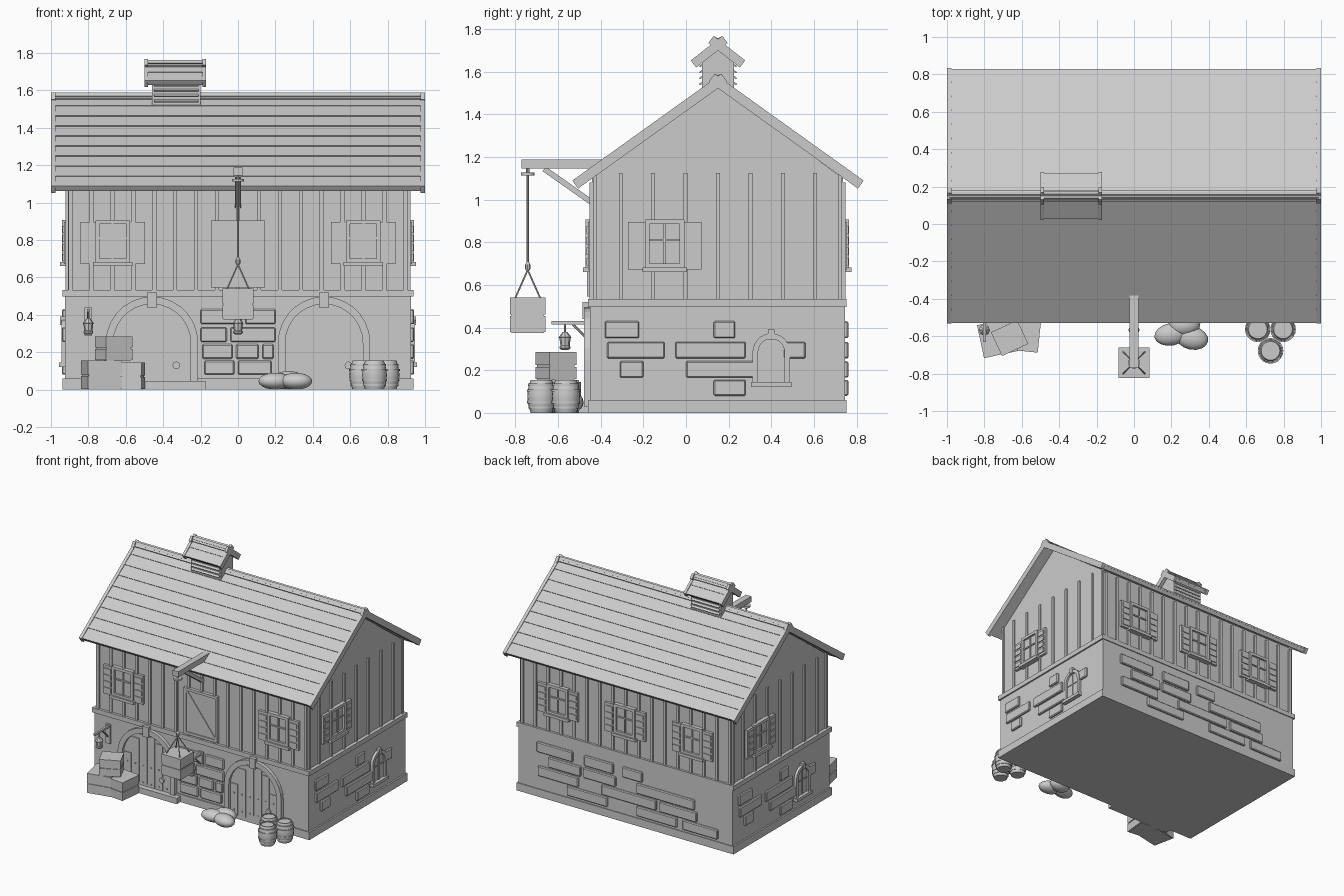
import bpy, bmesh, math
from mathutils import Matrix, Vector

if "Cube" in bpy.data.objects:
    bpy.data.objects.remove(bpy.data.objects["Cube"])

grey = bpy.data.materials.new("plain grey")
grey.diffuse_color = (0.6, 0.6, 0.6, 1)
grey.use_nodes = True
grey.node_tree.nodes["Principled BSDF"].inputs["Base Color"].default_value = grey.diffuse_color
I = Matrix.Identity(4)
C = 0.15  # y of the ridge line


class Part:
    """Collects primitives into one named object."""
    def __init__(self, name):
        self.name, self.bm = name, bmesh.new()

    def box(self, M, c, s, rot=(0, 0, 0)):
        R = Matrix.Rotation(rot[2], 4, 'Z') @ Matrix.Rotation(rot[1], 4, 'Y') @ Matrix.Rotation(rot[0], 4, 'X')
        bmesh.ops.create_cube(self.bm, size=1, matrix=M @ Matrix.Translation(c) @ R @ Matrix.Diagonal((*s, 1)))

    def span(self, M, u0, u1, d0, d1, z0, z1):
        # box on a wall: u sideways, d outwards, z up
        self.box(M, ((u0 + u1) / 2, -(d0 + d1) / 2, (z0 + z1) / 2), (u1 - u0, d1 - d0, z1 - z0))

    def prism(self, M, pts, d0, d1):
        a = [self.bm.verts.new(M @ Vector((u, -d0, z))) for u, z in pts]
        b = [self.bm.verts.new(M @ Vector((u, -d1, z))) for u, z in pts]
        n = len(pts)
        self.bm.faces.new(a)
        self.bm.faces.new(b[::-1])
        for i in range(n):
            self.bm.faces.new((a[i], b[i], b[(i + 1) % n], a[(i + 1) % n]))

    def lathe(self, M, prof, n=16):
        rings = [[self.bm.verts.new(M @ Vector((r * math.cos(2 * math.pi * i / n), r * math.sin(2 * math.pi * i / n), z)))
                  for i in range(n)] for r, z in prof]
        for p, q in zip(rings, rings[1:]):
            for i in range(n):
                self.bm.faces.new((p[i], p[(i + 1) % n], q[(i + 1) % n], q[i]))
        self.bm.faces.new(rings[0])
        self.bm.faces.new(rings[-1])

    def rod(self, a, b, r, n=8):
        a, b = Vector(a), Vector(b)
        M = Matrix.Translation(a) @ (b - a).to_track_quat('Z', 'Y').to_matrix().to_4x4()
        self.lathe(M, [(r, 0), (r, (b - a).length)], n)

    def done(self, bevel=0, smooth=False):
        bmesh.ops.recalc_face_normals(self.bm, faces=self.bm.faces)
        me = bpy.data.meshes.new(self.name)
        self.bm.to_mesh(me)
        me.materials.append(grey)
        if smooth:
            me.shade_smooth()
            me.set_sharp_from_angle(angle=math.radians(35))
        ob = bpy.data.objects.new(self.name, me)
        bpy.context.collection.objects.link(ob)
        if bevel:
            m = ob.modifiers.new("bevel", 'BEVEL')
            m.width, m.segments = bevel, 1


def frame(x, y, deg):
    return Matrix.Translation((x, y, 0)) @ Matrix.Rotation(math.radians(deg), 4, 'Z')


# wall frames: stone storey and timber storey
SF, SR, SB, SL = frame(0, -.45, 0), frame(.925, C, 90), frame(0, .745, 180), frame(-.925, C, 270)
TF, TR, TB, TL = frame(0, -.44, 0), frame(.91, C, 90), frame(0, .735, 180), frame(-.91, C, 270)

# main walls
p = Part("stone_storey"); p.span(I, -.925, .925, -.745, .45, 0, .5); p.done()
p = Part("plinth"); p.span(I, -.937, .937, -.752, .46, 0, .06); p.done()
p = Part("floor_band"); p.span(I, -.937, .937, -.752, .46, .497, .533); p.done()
p = Part("timber_storey")
p.prism(TR, [(-.59, .5), (.585, .5), (.585, 1.1), (0, 1.53), (-.59, 1.1)], -1.82, 0)
p.done()

# vertical battens
p = Part("battens")
for i in range(17):
    u = -.896 + .112 * i
    for M in (TF, TB):
        p.span(M, u - .011, u + .011, -.01, .012, .53, 1.08)
for i in range(-4, 5):
    u = max(-.577, min(.572, .152 * i))
    for M in (TR, TL):
        p.span(M, u - .009, u + .009, -.01, .012, .53, 1.125)
p.done()


# gabled roofs, each with tilted courses, bargeboards and a ridge cap
def gable_roof(name, x0, x1, pz, deg, L, t, over, courses, w):
    a = math.radians(deg)
    slab, barge, cap = Part(name + "_covering"), Part(name + "_bargeboards"), Part(name + "_ridge_cap")
    for s in (-1, 1):
        def put(part, xa, xb, u0, u1, v0, v1, tilt=0):
            u, v = (u0 + u1) / 2, (v0 + v1) / 2
            c = ((xa + xb) / 2, C + s * (math.cos(a) * u + math.sin(a) * v), pz - math.sin(a) * u + math.cos(a) * v)
            part.box(I, c, (xb - xa, u1 - u0, v1 - v0), (-s * (a - tilt), 0, 0))
        put(slab, x0 + w / 2, x1 - w / 2, 0, L - .01, -t * .9, -.014)
        step = (L - .01) / courses
        for i in range(courses):
            put(slab, x0 + w / 2, x1 - w / 2, i * step, (i + 1) * step + .006, -.016, -.005, .05)
        for xa in (x0, x1 - w):
            put(barge, xa, xa + w, -over, L, -t, 0)
        put(cap, x0 + w / 2, x1 - w / 2, -over * .6, .036, -.02, .003)
    slab.done(); barge.done(); cap.done()


gable_roof("main_roof", -1, 1, 1.578, 35.6, .84, .046, .02, 9, .024)
gable_roof("cupola_roof", -.5, -.17, 1.752, 38, .162, .042, .025, 2, .02)
p = Part("cupola_body")
p.prism(frame(-.2, C, 90), [(-.075, 1.45), (.075, 1.45), (.075, 1.65), (0, 1.71), (-.075, 1.65)], -.26, 0)
for i in range(4):
    for s in (-1, 1):
        p.box(I, (-.33, C + s * .078, 1.545 + .028 * i), (.24, .022, .008), (-s * .6, 0, 0))
p.done()

# raised wall stones in four rows
rows = [(.08, .155), (.165, .243), (.255, .333), (.35, .43)]
side = [[(-.02, .13)], [(-.46, -.35), (-.15, .175)], [(-.52, -.25), (-.2, .13), (.31, .41)], [(-.53, -.37), (-.02, .08)]]
front = [[(-.18, -.02), (0, .18)], [(-.19, -.03), (-.01, .11), (.13, .19)], [(-.2, -.06), (-.04, .2)], [(-.2, .02), (.04, .2)]]
back = [[(-.5, -.15), (.1, .45), (.5, .8)], [(-.75, -.4), (-.2, .27), (.3, .62)],
        [(-.66, -.38), (-.36, -.08), (.1, .6)], [(-.76, -.45), (-.35, -.1), (-.02, .15)]]
p = Part("wall_stones")
for M, layout in ((SF, front), (SR, side), (SB, back), (SL, side)):
    for (z0, z1), row in zip(rows, layout):
        for u0, u1 in row:
            p.span(M, u0, u1, -.01, .016, z0, z1)
p.done(bevel=.006)


# shuttered windows
def window(p, M, u):
    p.span(M, u - .075, u + .075, 0, .014, .69, .9)
    for s in (-1, 1):
        p.span(M, u + s * .081 - .011, u + s * .081 + .011, 0, .03, .68, .905)
        c = u + s * .133
        p.span(M, c - .04, c + .04, 0, .02, .672, .895)
        for i in range(4):
            p.span(M, c - .03, c + .03, 0, .027, .69 + .05 * i, .725 + .05 * i)
    for z0, z1, d in ((.885, .907, .03), (.68, .7, .03), (.805, .815, .022)):
        p.span(M, u - .09, u + .09, 0, d, z0, z1)
    p.span(M, u - .005, u + .005, 0, .022, .69, .89)
    p.span(M, u - .105, u + .105, 0, .042, .66, .682)


p = Part("shuttered_windows")
for M, us in ((TF, (-.67, .67)), (TB, (-.58, 0, .58)), (TR, (-.25,)), (TL, (-.25,))):
    for u in us:
        window(p, M, u)
p.done()


def arc(u, z, r, n=14):
    return [(u + r * math.cos(math.pi * i / n), z + r * math.sin(math.pi * i / n)) for i in range(n + 1)]


def arch_ring(u, z, r0, r1, base):
    return [(u + r1, base)] + arc(u, z, r1) + [(u - r1, base), (u - r0, base)] + arc(u, z, r0)[::-1] + [(u + r0, base)]


# arched doors with planks, nails and ring handles
surround, door, iron = Part("door_surrounds"), Part("arched_doors"), Part("door_ironwork")
for u, s in ((-.46, 1), (.46, 1)):
    surround.prism(SF, arch_ring(u, .25, .207, .247, .03), -.01, .027)
    surround.span(SF, u - .026, u + .026, 0, .036, .44, .52)
    door.prism(SF, [(u + .21, .02)] + arc(u, .25, .21) + [(u - .21, .02)], -.01, .006)
    for i in range(6):
        c = u - .17 + .068 * i
        top = .25 + math.sqrt(.2 ** 2 - (abs(c - u) + .03) ** 2) if abs(c - u) < .16 else .27
        door.span(SF, c - .031, c + .031, 0, .012, .03, top)
        for z in (.07, .2):
            iron.rod((c, -.46, z), (c, -.468, z), .006, 6)
    iron.rod((u + s * .13, -.455, .13), (u + s * .13, -.474, .13), .02, 12)
surround.done(); door.done(); iron.done()
p = Part("door_step"); p.span(SF, -.74, -.175, 0, .055, 0, .045); p.done()

# small arched windows on the side walls
p = Part("arched_side_windows")
for M in (SR, SL):
    p.prism(M, arch_ring(.25, .285, .062, .088, .14), -.01, .02)
    p.prism(M, [(.315, .14)] + arc(.25, .285, .065) + [(.185, .14)], -.01, .006)
    p.span(M, .235, .265, 0, .027, .345, .39)
    p.span(M, .155, .345, 0, .032, .122, .145)
    p.span(M, .246, .254, 0, .012, .14, .35)
    p.span(M, .185, .315, 0, .012, .255, .263)
p.done()

# loft hatch with diagonal brace
p = Part("loft_hatch")
p.span(TF, -.145, .145, 0, .016, .545, .905)
for s in (-1, 1):
    p.span(TF, s * .135 - .01, s * .135 + .01, 0, .024, .545, .905)
for z in (.545, .885):
    p.span(TF, -.145, .145, 0, .024, z, z + .02)
p.box(TF, (0, -.016, .725), (.4, .012, .016), (0, math.atan2(.32, .25), 0))
p.done()

# hoist beam, brace, pulley, rope and hook
p = Part("hoist_beam")
p.span(I, -.024, .024, .38, .77, 1.145, 1.188)
p.box(I, (0, -.55, 1.063), (.03, .28, .026), (-math.atan2(.155, .22), 0, 0))
p.done()
Y = -.742
p = Part("hoist_rope")
p.rod((0, Y, 1.113), (0, Y, 1.127), .032, 14)
p.rod((0, Y, 1.12), (0, Y, 1.15), .008)
p.rod((0, Y, .69), (0, Y, 1.115), .006)
p.lathe(Matrix.Translation((0, Y, .665)), [(.006, 0), (.013, .01), (.013, .03), (.006, .042)], 10)
for sx in (-1, 1):
    for sy in (-1, 1):
        p.rod((0, Y, .67), (sx * .06, Y + sy * .06, .535), .004, 6)
p.done()


# slatted crates
def crate(name, x, y, z, w, d, h, deg):
    p, M = Part(name), frame(x, y, deg)
    p.span(M, -w / 2 + .006, w / 2 - .006, -d / 2 + .006, d / 2 - .006, z, z + h - .006)
    for i in range(2):
        z0 = z + i * h / 2
        p.span(M, -w / 2, w / 2, -d / 2, d / 2, z0 + .004, z0 + h / 2 - .004)
    p.span(M, -w / 2, w / 2, -d / 2, d / 2, z + h - .012, z + h)
    p.done()


crate("hanging_crate", 0, Y, .375, .165, .165, .165, 0)
crate("left_crate", -.73, -.61, 0, .185, .18, .155, 12)
crate("right_crate", -.585, -.59, 0, .16, .18, .145, -6)
crate("top_crate", -.665, -.61, .155, .155, .14, .13, 25)

# wall lanterns on brackets
p = Part("wall_lanterns")
for x in (-.8, 0):
    p.span(SF, x - .02, x + .02, 0, .012, .29, .44)
    p.span(SF, x - .008, x + .008, 0, .18, .415, .43)
    p.rod((x, -.455, .34), (x, -.53, .415), .006)
    p.rod((x, -.567, .37), (x, -.567, .42), .004)
    p.lathe(Matrix.Translation((x, -.567, .295)),
            [(.016, 0), (.026, .008), (.026, .015), (.022, .02), (.026, .055), (.03, .06), (.01, .085)], 8)
p.done()

# barrels with hoops
prof = [(.05, 0), (.058, .025), (.064, .05), (.066, .078), (.064, .105), (.058, .13), (.05, .155), (.044, .155), (.044, .148)]
for i, (x, y) in enumerate([(.662, -.563), (.797, -.563), (.73, -.678)]):
    p, M = Part("barrel_%d" % (i + 1)), Matrix.Translation((x, y, 0))
    p.lathe(M, prof, 20)
    for z, r in ((.02, .06), (.045, .0665), (.1, .0685), (.127, .062)):
        p.lathe(M, [(r - .01, z), (r, z), (r, z + .01), (r - .01, z + .01)], 20)
    p.done(smooth=True)

# grain sacks
p = Part("grain_sacks")
for x, y, rx, ry, rz, deg in ((.2, -.59, .092, .06, .045, 10), (.31, -.61, .088, .062, .045, -12), (.27, -.54, .085, .06, .05, 5)):
    M = Matrix.Translation((x, y, rz)) @ Matrix.Rotation(math.radians(deg), 4, 'Z') @ Matrix.Diagonal((rx, ry, rz, 1))
    bmesh.ops.create_uvsphere(p.bm, u_segments=16, v_segments=10, radius=1, matrix=M)
p.done(smooth=True)
